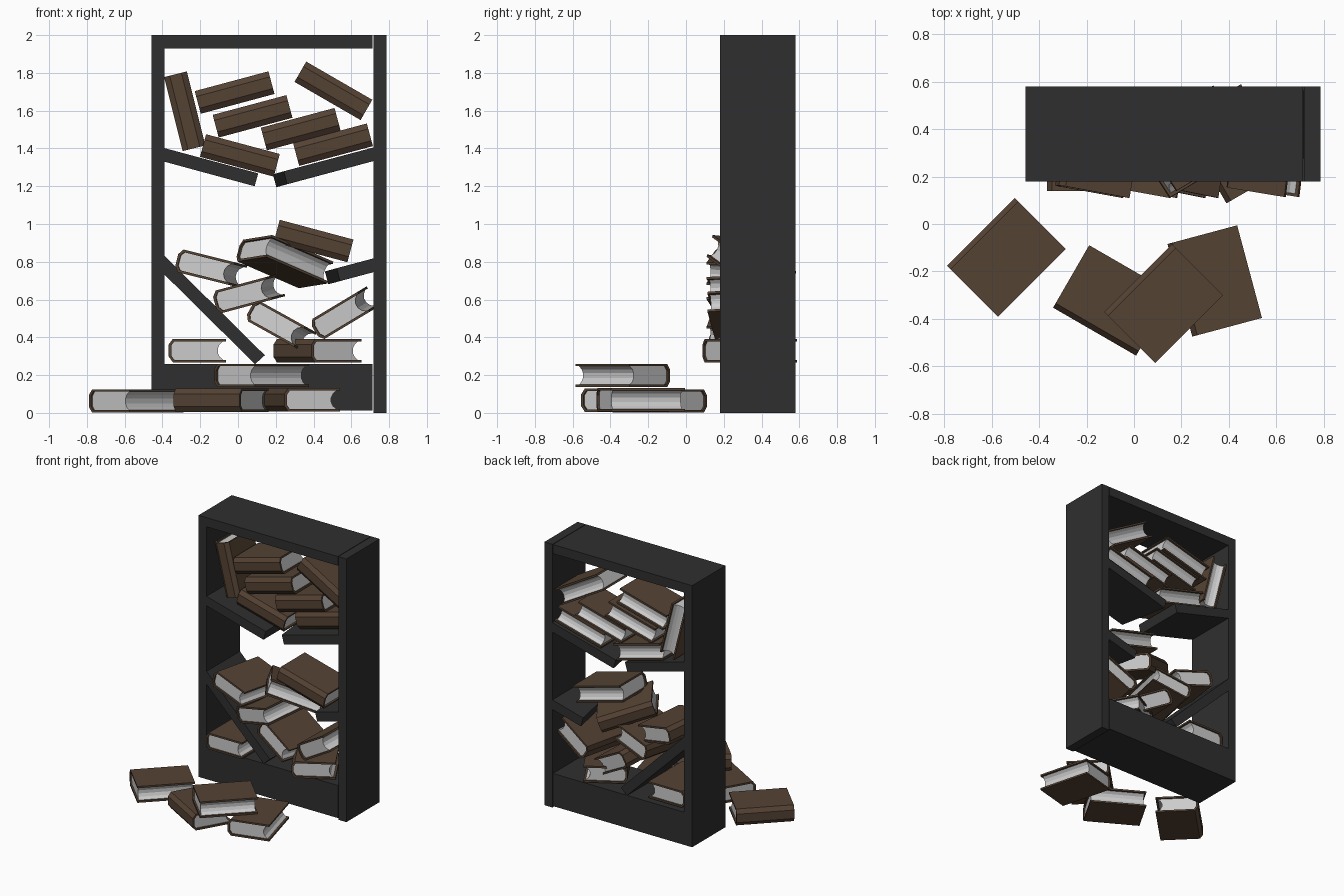
import bpy
from math import radians
from mathutils import Matrix, Vector

if "Cube" in bpy.data.objects:
    bpy.data.objects.remove(bpy.data.objects["Cube"])


def material(name, rgb):
    m = bpy.data.materials.new(name)
    m.diffuse_color = (*rgb, 1)
    m.use_nodes = True
    m.node_tree.nodes["Principled BSDF"].inputs["Base Color"].default_value = m.diffuse_color
    return m


WOOD = material("dark_wood", (0.028, 0.028, 0.028))
COVER = material("brown_cover", (0.09, 0.055, 0.034))
PAPER = material("paper", (0.75, 0.75, 0.75))


def prism(name, front, y0, y1, mat, back=None, matrix=None):
    """Solid between a front xz profile at y0 and a back profile at y1."""
    back = back or front
    n = len(front)
    verts = [(x, y0, z) for x, z in front] + [(x, y1, z) for x, z in back]
    faces = [tuple(range(n)), tuple(reversed(range(n, 2 * n)))]
    faces += [(i, i + n, (i + 1) % n + n, (i + 1) % n) for i in range(n)]
    me = bpy.data.meshes.new(name)
    me.from_pydata(verts, [], faces)
    if matrix:
        me.transform(matrix)
    me.materials.append(mat)
    ob = bpy.data.objects.new(name, me)
    bpy.context.collection.objects.link(ob)
    # consistent outward normals
    import bmesh
    bm = bmesh.new()
    bm.from_mesh(me)
    bmesh.ops.recalc_face_normals(bm, faces=bm.faces)
    bm.to_mesh(me)
    bm.free()
    return ob


def rect(x0, x1, z0, z1):
    return [(x0, z0), (x1, z0), (x1, z1), (x0, z1)]


# bookcase frame, open at the back
Y0, Y1 = 0.18, 0.58
prism("left_side", rect(-0.458, -0.39, 0.26, 1.93), Y0, Y1, WOOD)
prism("right_side", rect(0.717, 0.785, 0, 2), Y0, Y1, WOOD)
prism("top_board", rect(-0.458, 0.713, 1.93, 2), Y0, Y1, WOOD)
prism("plinth", rect(-0.458, 0.713, 0.012, 0.26), Y0, Y1, WOOD)

# broken shelves
prism("upper_shelf_left", [(-0.39, 1.33), (0.088, 1.2), (0.107, 1.268), (-0.39, 1.402)], Y0, Y1, WOOD)
prism("lower_shelf_left", [(-0.39, 0.733), (0.09, 0.258), (0.142, 0.305), (-0.39, 0.832)], Y0, Y1, WOOD)
prism("upper_shelf_right", [(0.717, 1.333), (0.26, 1.211), (0.242, 1.279), (0.717, 1.405)], Y0, Y1, WOOD,
      back=[(0.717, 1.333), (0.203, 1.195), (0.185, 1.263), (0.717, 1.405)])
prism("lower_shelf_right", [(0.717, 0.745), (0.54, 0.698), (0.522, 0.766), (0.717, 0.818)], Y0, Y1, WOOD,
      back=[(0.717, 0.745), (0.478, 0.681), (0.46, 0.749), (0.717, 0.818)])

# book cross-section: spine on the -x side, length along y
def mirrored(half):
    return half + [(x, -z) for x, z in reversed(half)]


COVER_PROFILE = ([(0.152, 0.062), (-0.13, 0.062), (-0.152, 0.032), (-0.152, -0.032), (-0.13, -0.062), (0.152, -0.062)]
                 + [(0.152, -0.049), (-0.122, -0.049), (-0.138, -0.027), (-0.138, 0.027), (-0.122, 0.049), (0.152, 0.049)])
PAGE_PROFILE = mirrored([(-0.138, 0.027), (-0.122, 0.049), (0.137, 0.049), (0.118, 0.033), (0.108, 0.012)])


def book(name, center, roll=0, yaw=0, pitch=0):
    """Roll tips the +x side up (front view), yaw turns about z."""
    m = (Matrix.Translation(Vector(center)) @ Matrix.Rotation(radians(-roll), 4, 'Y')
         @ Matrix.Rotation(radians(pitch), 4, 'X') @ Matrix.Rotation(radians(yaw), 4, 'Z'))
    prism(name + "_cover", COVER_PROFILE, -0.202, 0.202, COVER, matrix=m)
    prism(name + "_pages", PAGE_PROFILE, -0.19, 0.19, PAPER, matrix=m)


# upper books, spines facing forward
for i, (x, z, roll) in enumerate([(-0.282, 1.597, -76), (-0.018, 1.696, 15), (0.077, 1.57, 15), (0.332, 1.502, 15),
                                  (0.503, 1.42, 15), (0.505, 1.705, -30), (0.01, 1.363, -15)]):
    book(f"upper_book_{i + 1}", (x, 0.41, z), roll, 90)

# lower heap: centre, roll, yaw, pitch
for i, b in enumerate([
    ((-0.145, 0.335, 0.765), -14, -10),
    ((0.245, 0.35, 0.80), -15, -60, -15),
    ((0.40, 0.335, 0.91), -15, 90),
    ((0.055, 0.335, 0.63), 15, -10),
    ((0.225, 0.335, 0.46), -29, -10),
    ((0.56, 0.335, 0.525), 31, -8),
    ((-0.215, 0.34, 0.33), 0, 0),
    ((0.42, 0.338, 0.329), 0, 30),
]):
    book(f"lower_book_{i + 1}", *b)

# books spilled on the floor
for i, (x, y, z, yaw) in enumerate([(-0.538, -0.14, 0.063, -45), (-0.09, -0.322, 0.067, 60),
                                    (0.125, -0.335, 0.198, -45), (0.34, -0.24, 0.069, 15)]):
    book(f"floor_book_{i + 1}", (x, y, z), 0, yaw)
